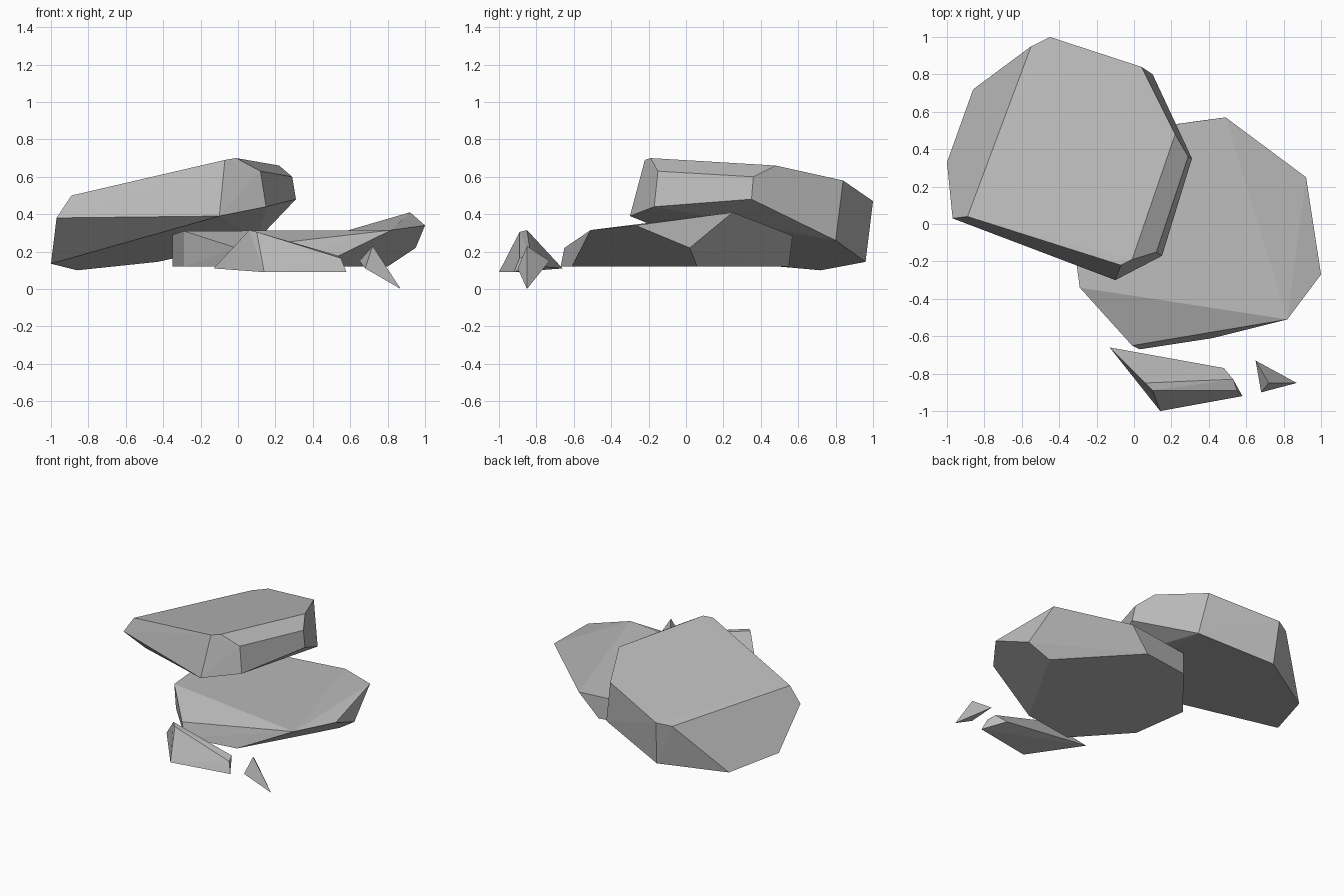
import bpy
import bmesh
from math import radians
from mathutils import Vector

default_cube = bpy.data.objects.get("Cube")
if default_cube:
    bpy.data.objects.remove(default_cube, do_unlink=True)

# One plain grey stone material
stone = bpy.data.materials.new("grey stone")
stone.use_nodes = True
colour = (.5, .5, .5, 1)
stone.diffuse_color = colour
stone.node_tree.nodes["Principled BSDF"].inputs["Base Color"].default_value = colour


def add_chunk(bm, corners, seam=()):
    """Wrap corners in a convex shell, leaving it open across the seam corners."""
    verts = [bm.verts.new(corner) for corner in corners]
    bmesh.ops.convex_hull(bm, input=verts)
    shared = [v for v in verts if any((v.co - Vector(s)).length < .001 for s in seam)]
    inner = [f for f in bm.faces if all(v in shared for v in f.verts)]
    bmesh.ops.delete(bm, geom=inner, context="FACES_ONLY")


def build_rock(name, chunks, seam=()):
    """Join one or more faceted chunks into a single flat-shaded rock."""
    bm = bmesh.new()
    for corners in chunks:
        part = bmesh.new()
        add_chunk(part, list(corners) + list(seam), seam)
        piece = bpy.data.meshes.new("piece")
        part.to_mesh(piece)
        part.free()
        bm.from_mesh(piece)
        bpy.data.meshes.remove(piece)
    bmesh.ops.remove_doubles(bm, verts=bm.verts, dist=.001)
    loose = [v for v in bm.verts if not v.link_faces]
    bmesh.ops.delete(bm, geom=loose, context="VERTS")
    # Merge nearly level triangles into broad facets
    bmesh.ops.dissolve_limit(bm, angle_limit=radians(2),
                             verts=bm.verts, edges=bm.edges)
    bmesh.ops.recalc_face_normals(bm, faces=bm.faces)
    mesh = bpy.data.meshes.new(name)
    bm.to_mesh(mesh)
    bm.free()
    mesh.materials.append(stone)
    rock = bpy.data.objects.new(name, mesh)
    bpy.context.collection.objects.link(rock)
    return rock


# Large tilted slab: top facet, chamfered rim, then underside
slab_top = [(-.89, .04, .5), (-.07, -.22, .69), (-.01, -.19, .7), (.22, .48, .66),
            (.04, .84, .58), (-.45, 1, .47), (-.55, .95, .45)]
slab_rim = [(.12, -.15, .63), (.29, .36, .6), (.31, .35, .48), (.15, -.17, .44),
            (-.1, -.3, .39), (-.97, .03, .38)]
slab_base = [(-1, .33, .135), (-.86, .72, .1), (-.43, .96, .145), (.1, .8, .26)]
build_rock("upper_slab", [slab_top + slab_rim + slab_base])

# Lower slab: broad flat body and a raised end that meet along a crease
floor = .12
crease = [(.49, .57, .285), (.82, -.51, .315), (.34, .55, floor), (.42, -.61, floor)]
body = [(-.29, -.34, .31), (-.35, .1, .29), (-.02, .5, .28), (.22, .53, .285),
        (-.01, -.65, .22), (.03, -.67, floor), (-.29, -.32, floor),
        (-.35, .1, floor), (-.02, .5, floor)]
raised_end = [(.92, .25, .41), (1, -.27, .34), (.95, .02, .22), (.8, .06, floor)]
build_rock("lower_slab", [body, raised_end], crease)

# Broken shards lying in front
shard_ridge = [(.06, -.85, .315), (.1, -.89, .305), (.53, -.83, .18), (.55, -.89, .165)]
shard_base = [(-.13, -.66, .11), (.48, -.77, .12), (.58, -.92, .09), (.14, -1, .09)]
build_rock("long_shard", [shard_ridge + shard_base])
build_rock("small_shard", [[(.72, -.85, .23), (.65, -.73, .15),
                            (.68, -.9, .11), (.87, -.85, 0)]])
